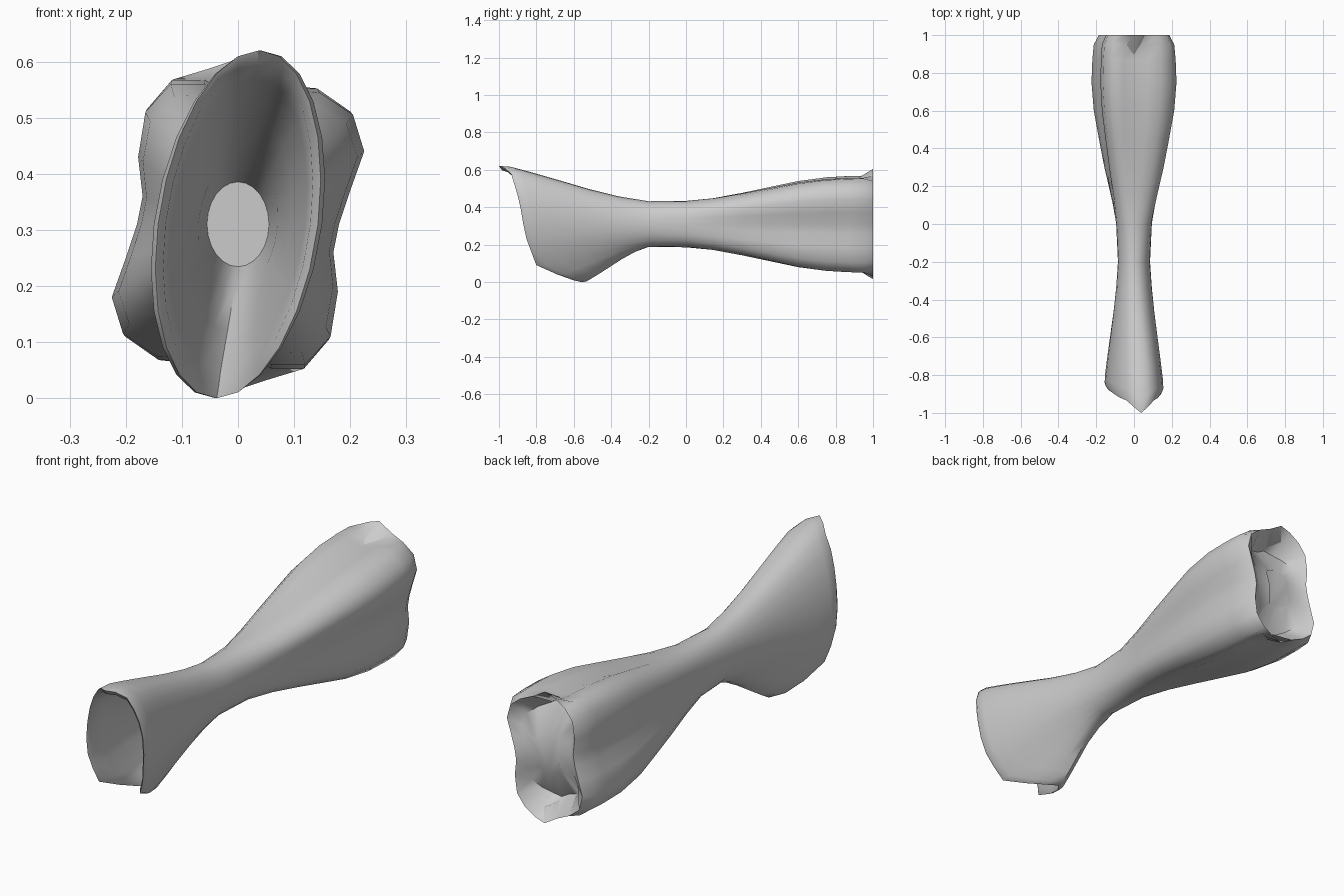
import bpy, bmesh, math

if "Cube" in bpy.data.objects:
    bpy.data.objects.remove(bpy.data.objects["Cube"])

N = 24
CZ = 0.31
ANG = [2 * math.pi * i / N for i in range(N)]


def interp(table, v):
    for (a, fa), (b, fb) in zip(table, table[1:]):
        if v <= b:
            return fa + (fb - fa) * max(0, v - a) / (b - a)
    return table[-1][1]


# cross-sections (x, z relative to the axis)
neck = [(0.085 * math.cos(t), 0.122 * math.sin(t)) for t in ANG]
half = [(.18, 0), (.2, .06), (.225, .13), (.205, .195), (.145, .235), (.07, .24),
        (0, .225), (-.06, .25), (-.12, .25), (-.165, .2), (-.178, .12), (-.17, .05)]
lobed = half + [(-x, -z) for x, z in half]
mouth = [(0.15 * math.cos(t) + 0.04 * math.sin(t), 0.31 * math.sin(t)) for t in ANG]

# slanted front edge: y by height
edge = [(0, -.56), (.012, -.61), (.045, -.70), (.09, -.80), (.25, -.86),
        (.43, -.89), (.53, -.92), (.58, -.935), (.61, -.97), (.62, -1)]
mouth_y = [interp(edge, CZ + z) for x, z in mouth]

rings = []

# back cap, slightly hollow above and below the centre
rim = [(x * .83, z * (.98 + .33 * max(0, 1 - abs(x) / .1))) for x, z in lobed]
for k, depth in ((.35, .04), (.75, .1)):
    rings.append([(x * k, 1 - .02 - depth * abs(math.sin(t)) ** 3, CZ + z * k)
                  for (x, z), t in zip(rim, ANG)])
rings.append([(x, 1, CZ + z) for x, z in rim])

# lobed back half, tapering to the neck
for y, gx, gz in ((.95, .92, 1.06), (.87, .97, 1.05), (.75, 1, 1), (.6, .92, .85),
                  (.45, .74, .61), (.3, .55, .37), (.15, .32, .16), (0, .1, .02)):
    rings.append([(a[0] + (b[0] - a[0]) * gx, y, CZ + a[1] + (b[1] - a[1]) * gz)
                  for a, b in zip(neck, lobed)])


def flare(s, f, kx, kz):
    """Ring between the neck and the slanted mouth."""
    out = []
    for a, b, ye in zip(neck, mouth, mouth_y):
        out.append(((a[0] + (b[0] - a[0]) * f) * kx, -.2 + (ye + .2) * s,
                    CZ + (a[1] + (b[1] - a[1]) * f) * kz))
    return out


# flared front, rolled lip, inner funnel
for s, f in ((0, 0), (.2, .14), (.4, .35), (.6, .6), (.78, .82), (.92, .98), (.98, 1)):
    rings.append(flare(s, f, 1, 1))
rings.append(flare(1, 1, .95, 1))
for s, f, kx, kz in ((.98, 1, .86, .93), (.88, .94, .82, .87), (.6, .6, .76, .8),
                     (.3, .24, .7, .7), (0, 0, .65, .62)):
    rings.append(flare(s, f, kx, kz))

bm = bmesh.new()
loops = [[bm.verts.new(p) for p in r] for r in rings]
for a, b in zip(loops, loops[1:]):
    for i in range(N):
        j = (i + 1) % N
        bm.faces.new((a[i], a[j], b[j], b[i]))
# close the cap centre and the funnel floor
bm.faces.new(loops[0])
bm.faces.new(loops[-1])
bmesh.ops.recalc_face_normals(bm, faces=bm.faces)

mesh = bpy.data.meshes.new("hollow_bone")
bm.to_mesh(mesh)
bm.free()
bone = bpy.data.objects.new("hollow_bone", mesh)
bpy.context.collection.objects.link(bone)
bpy.context.view_layer.objects.active = bone
bone.select_set(True)
bpy.ops.object.shade_smooth_by_angle(angle=math.radians(50))
